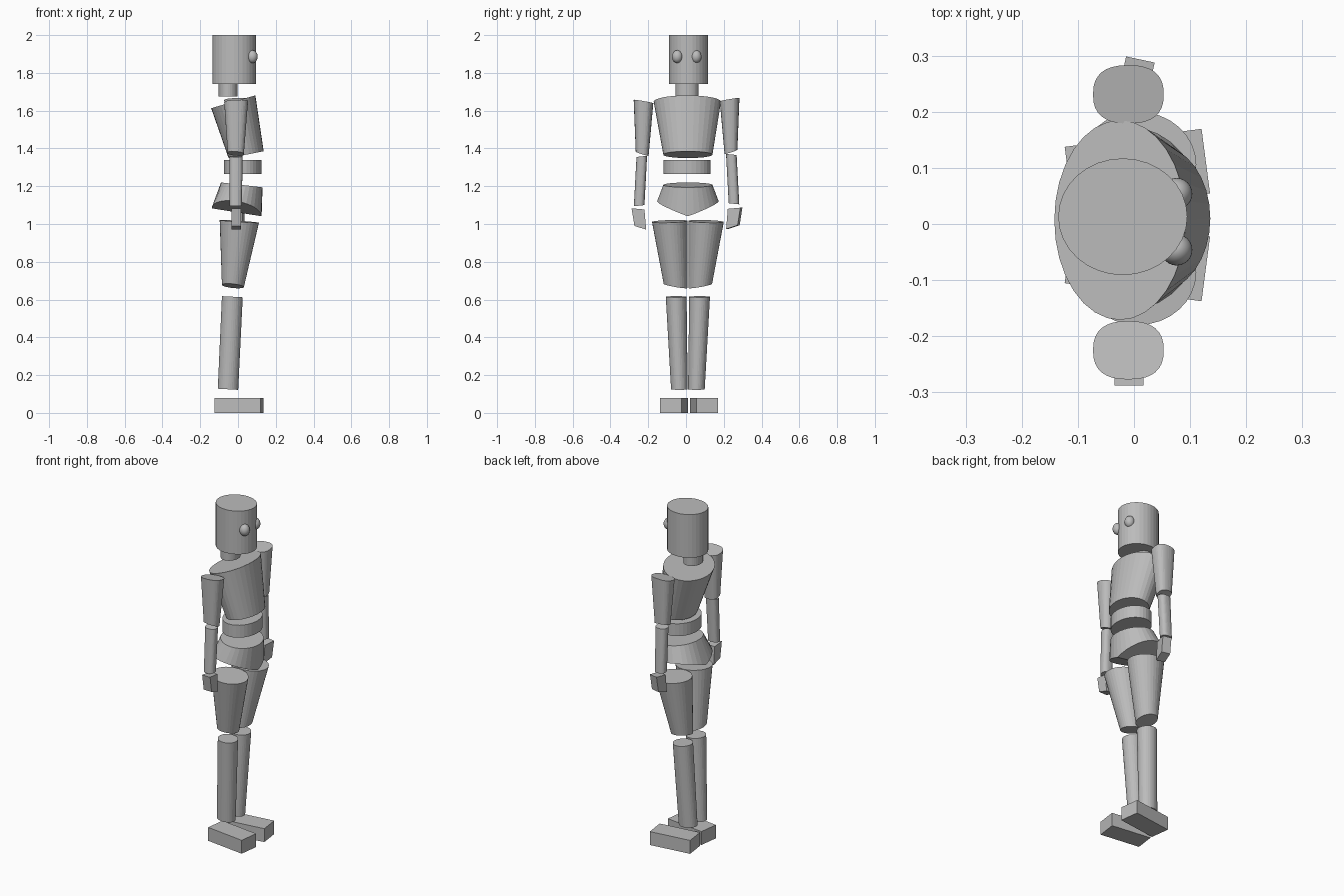
import bpy, bmesh, math

old = bpy.data.objects.get("Cube")
if old:
    bpy.data.objects.remove(old, do_unlink=True)

grey = bpy.data.materials.new("plain_grey")
grey.use_nodes = True
COLOUR = (0.5, 0.5, 0.5, 1)
grey.diffuse_color = COLOUR
grey.node_tree.nodes["Principled BSDF"].inputs["Base Color"].default_value = COLOUR


def ring(bm, centre, hx, hy, tilt_x=0, tilt_y=0, sides=32, power=1.0):
    """Closed loop; tilts raise the +x and +y rims, power < 1 squares it off."""
    verts = []
    for i in range(sides):
        a = 2 * math.pi * i / sides
        if sides == 4:
            a += math.pi / 4
        c, s = math.cos(a), math.sin(a)
        c = math.copysign(abs(c) ** power, c)
        s = math.copysign(abs(s) ** power, s)
        if sides == 4:
            c, s = math.copysign(1, c), math.copysign(1, s)
        verts.append(bm.verts.new((centre[0] + hx * c, centre[1] + hy * s,
                                   centre[2] + tilt_x * c + tilt_y * s)))
    return verts


def finish(bm, name):
    bmesh.ops.recalc_face_normals(bm, faces=bm.faces)
    mesh = bpy.data.meshes.new(name)
    bm.to_mesh(mesh)
    bm.free()
    mesh.materials.append(grey)
    obj = bpy.data.objects.new(name, mesh)
    bpy.context.collection.objects.link(obj)
    return obj


def walls(bm, low, high):
    n = len(low)
    for i in range(n):
        j = (i + 1) % n
        bm.faces.new((low[i], low[j], high[j], high[i]))


def loft(name, bottom, top, sides=32, power=1.0):
    bm = bmesh.new()
    low = ring(bm, *bottom, sides=sides, power=power)
    high = ring(bm, *top, sides=sides, power=power)
    walls(bm, low, high)
    bm.faces.new(low[::-1])
    bm.faces.new(high)
    return finish(bm, name)


# Head, neck, torso and waist
MID = 0.01
loft("head", ((-0.02, 0.013, 1.742), 0.115, 0.104), ((-0.02, 0.013, 2), 0.115, 0.104))
loft("neck", ((-0.052, 0.005, 1.675), 0.05, 0.061), ((-0.052, 0.005, 1.742), 0.05, 0.061))
loft("torso", ((0.043, MID, 1.367), 0.093, 0.13, 0.018),
     ((-0.025, 0.007, 1.647), 0.117, 0.178, 0.034))
loft("waist", ((0.025, 0.006, 1.264), 0.1, 0.125), ((0.025, 0.006, 1.338), 0.1, 0.125))

# Pelvis: flared, with a V-shaped underside that meets in a ridge along x
bm = bmesh.new()
low = ring(bm, (-0.007, MID, 1.062), 0.132, 0.163, -0.021)
high = ring(bm, (0.02, MID, 1.207), 0.11, 0.13, -0.013)
for v in low:
    v.co.z += 0.36 * abs(v.co.y - MID)
walls(bm, low, high)
half = len(low) // 2
bm.faces.new(low[:half + 1])
bm.faces.new(low[half:] + low[:1])
bm.faces.new(high)
finish(bm, "pelvis")

# Paired parts
for side, s in (("left", 1), ("right", -1)):
    # Eye
    bpy.ops.mesh.primitive_uv_sphere_add(segments=24, ring_count=16, radius=1,
                                         location=(0.076, 0.004 + s * 0.05, 1.886))
    eye = bpy.context.object
    eye.name = side + "_eye"
    eye.scale = (0.028, 0.028, 0.034)
    eye.data.materials.append(grey)
    bpy.ops.object.shade_smooth()

    # Legs
    loft(side + "_thigh",
         ((-0.027, MID + s * 0.065, 0.672), 0.058, 0.063, -0.006, s * 0.011),
         ((0.007, MID + s * 0.096, 1.014), 0.104, 0.094, -0.007, s * -0.003))
    loft(side + "_shin",
         ((-0.053, MID + s * 0.045, 0.125), 0.054, 0.044, -0.003),
         ((-0.03, MID + s * 0.062, 0.615), 0.055, 0.055, -0.003))

    # Foot: block turned slightly outward
    foot = loft(side + "_foot", ((0, 0, 0), 0.123, 0.058), ((0, 0, 0.08), 0.123, 0.058), sides=4)
    foot.location = (0.006, 0.016 + s * 0.08, 0)
    foot.rotation_euler.z = s * math.radians(7.5)

    # Arms, the left one hanging a touch higher
    y, lift = 0.003, 0.01 if s > 0 else 0
    loft(side + "_upper_arm",
         ((-0.012, y + s * 0.235, 1.373 + lift), 0.043, 0.034, -0.004, s * 0.011),
         ((-0.01, y + s * 0.228, 1.648 + lift), 0.063, 0.052, 0.003, s * 0.009), power=0.8)
    loft(side + "_forearm",
         ((-0.012, y + s * 0.251, 1.097 + lift), 0.032, 0.028, 0, s * -0.003),
         ((-0.01, y + s * 0.237, 1.358 + lift), 0.035, 0.028, 0, s * -0.003), power=0.8)
    hand = loft(side + "_hand",
                ((0, s * -0.006, -0.05), 0.026, 0.031, 0, s * 0.01),
                ((0, s * 0.006, 0.05), 0.026, 0.034, 0, s * 0.003), sides=4)
    hand.location = (-0.009 if s < 0 else 0.003, y + s * 0.251, 1.03 + lift / 3)
    hand.rotation_euler.z = math.radians(-12) if s > 0 else 0
